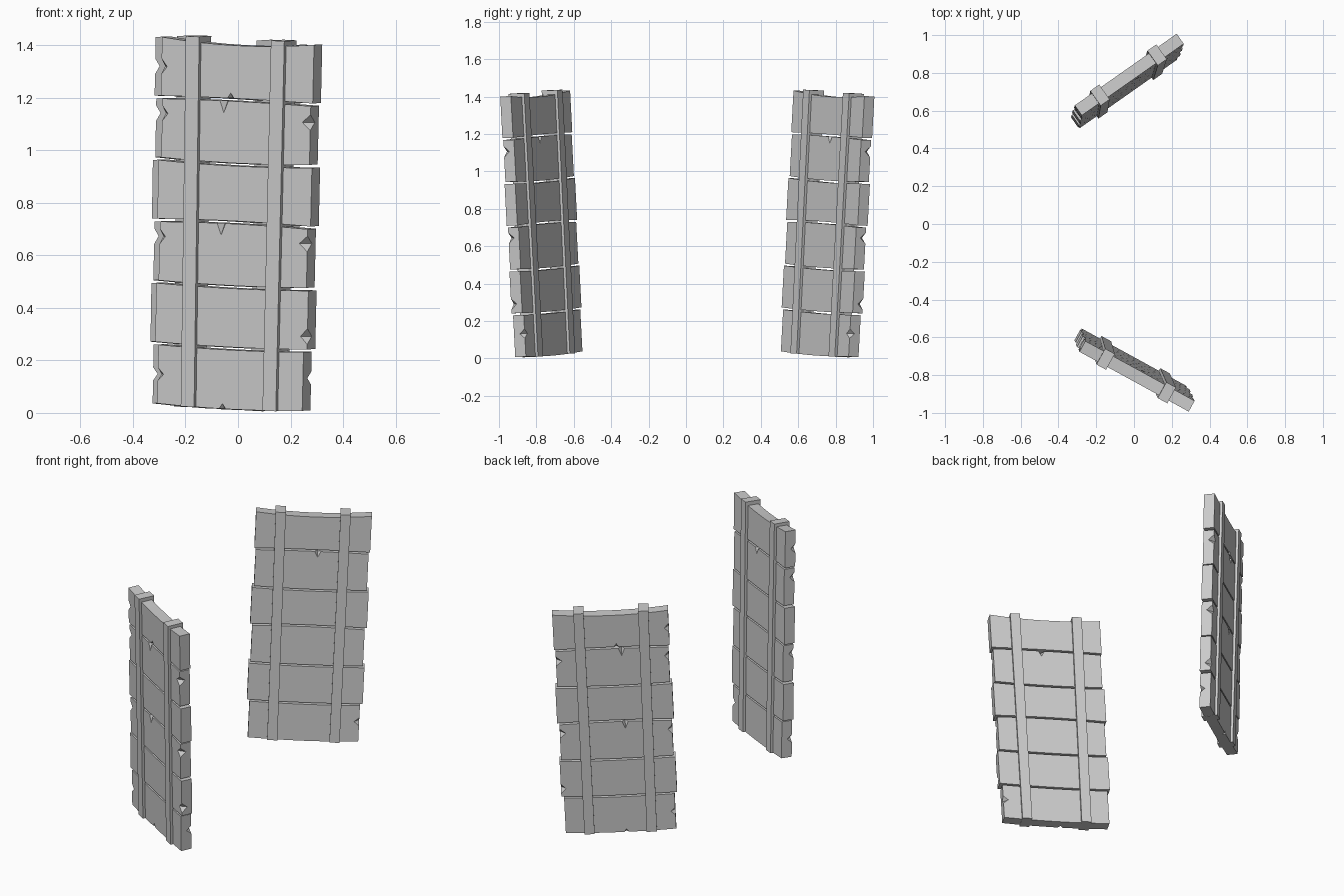
import bpy, bmesh
from math import radians
from mathutils import Matrix, Vector

cube = bpy.data.objects.get("Cube")
if cube:
    bpy.data.objects.remove(cube, do_unlink=True)

# Single plain grey
grey = bpy.data.materials.new("plain_grey")
grey.use_nodes = True
grey.diffuse_color = (0.6, 0.6, 0.6, 1)
grey.node_tree.nodes["Principled BSDF"].inputs["Base Color"].default_value = (0.6, 0.6, 0.6, 1)

THICK = 0.065
PITCH = 0.2345
BASE = -0.70
GAP = 0.011
HALF_LENGTHS = [0.315, 0.33, 0.321, 0.333, 0.322, 0.33]
SAGS = [0.008, 0.006, 0.006, -0.006, 0.008, -0.004, 0.018]

# Chips: plank, along (-1..1), height in plank (0..1), face (-1 outer, 1 inner), radii
CHIPS = [
    (5, -1, 0.5, -1, (0.025, 0.03, 0.03)),
    (4, -1, 0.75, -1, (0.025, 0.03, 0.03)),
    (4, 1, 0.72, -1, (0.035, 0.035, 0.03)),
    (4, -0.17, 1, -1, (0.018, 0.03, 0.045)),
    (4, 0.1, 1, 1, (0.018, 0.03, 0.035)),
    (5, -0.08, 0, -1, (0.014, 0.02, 0.02)),
    (2, -1, 0.75, -1, (0.025, 0.03, 0.03)),
    (2, 1, 0.75, -1, (0.035, 0.035, 0.03)),
    (2, -0.17, 1, -1, (0.018, 0.03, 0.045)),
    (1, 1, 0.22, -1, (0.03, 0.035, 0.03)),
    (0, -1, 0.5, -1, (0.025, 0.03, 0.025)),
    (0, 0.6, 1, -1, (0.014, 0.02, 0.02)),
    (0, -0.1, 0, -1, (0.014, 0.02, 0.02)),
    (0, 1, 0.55, 1, (0.03, 0.03, 0.025)),
]


def make_object(name, bm):
    bmesh.ops.recalc_face_normals(bm, faces=bm.faces)
    mesh = bpy.data.meshes.new(name)
    bm.to_mesh(mesh)
    bm.free()
    mesh.materials.append(grey)
    obj = bpy.data.objects.new(name, mesh)
    bpy.context.collection.objects.link(obj)
    return obj


def extrude_outline(name, outline, depth):
    """Extrude an (along, up) outline symmetrically through the panel."""
    bm = bmesh.new()
    face = bm.faces.new([bm.verts.new((u, -depth / 2, w)) for u, w in outline])
    out = bmesh.ops.extrude_face_region(bm, geom=[face])
    verts = [g for g in out["geom"] if isinstance(g, bmesh.types.BMVert)]
    bmesh.ops.translate(bm, verts=verts, vec=(0, depth, 0))
    return make_object(name, bm)


def chip(obj, centre, radii):
    """Cut an octahedral nick out of a plank."""
    bm = bmesh.new()
    for axis in range(3):
        for sign in (-1, 1):
            p = Vector(centre)
            p[axis] += sign * radii[axis]
            bm.verts.new(p)
    bmesh.ops.convex_hull(bm, input=bm.verts)
    cutter = make_object("chip_cutter", bm)
    cutter.hide_render = True
    mod = obj.modifiers.new("chip", 'BOOLEAN')
    mod.operation = 'DIFFERENCE'
    mod.solver = 'EXACT'
    mod.object = cutter
    bpy.context.view_layer.objects.active = obj
    bpy.ops.object.modifier_apply(modifier=mod.name)
    bpy.data.objects.remove(cutter, do_unlink=True)


def make_plank(name, i):
    half = HALF_LENGTHS[i]
    steps = [k / 4 - 1 for k in range(9)]
    low, high = BASE + PITCH * i, BASE + PITCH * (i + 1) - GAP

    def edge(level, sag):
        return [(t * half, level - sag * (1 - t * t)) for t in steps]

    outline = edge(low, SAGS[i]) + edge(high, SAGS[i + 1])[::-1]
    obj = extrude_outline(name, outline, THICK)
    for plank, along, height, side, radii in CHIPS:
        if plank == i:
            sag = SAGS[i + round(height)] * (1 - along * along)
            w = low + height * (high - low) - sag
            chip(obj, (along * half, side * THICK / 2, w), radii)
    return obj


def make_panel(prefix, centre, yaw, mirror):
    parts = [make_plank(f"{prefix}_plank_{i + 1}", i) for i in range(6)]
    # Straps wrap both faces of the planks
    for side, top, bottom in (("right", -0.19, -0.175), ("left", 0.18, 0.18)):
        r = 0.029
        outline = [(bottom - r, -0.706), (bottom + r, -0.706), (top + r, 0.705), (top - r, 0.705)]
        parts.append(extrude_outline(f"{prefix}_{side}_strap", outline, 0.096))
    # Lean outwards, tilt sideways, then place
    place = (Matrix.Translation(centre) @ Matrix.Rotation(radians(yaw), 4, 'Z')
             @ Matrix.Diagonal((1, -1 if mirror else 1, 1, 1))
             @ Matrix.Rotation(radians(2), 4, 'X') @ Matrix.Rotation(radians(2.6), 4, 'Y'))
    for obj in parts:
        obj.data.transform(place)
        if mirror:
            obj.data.flip_normals()


make_panel("front_shutter", (0, -0.77, 0.722), -28.8, False)
make_panel("back_shutter", (-0.037, 0.753, 0.722), 35.2, True)
